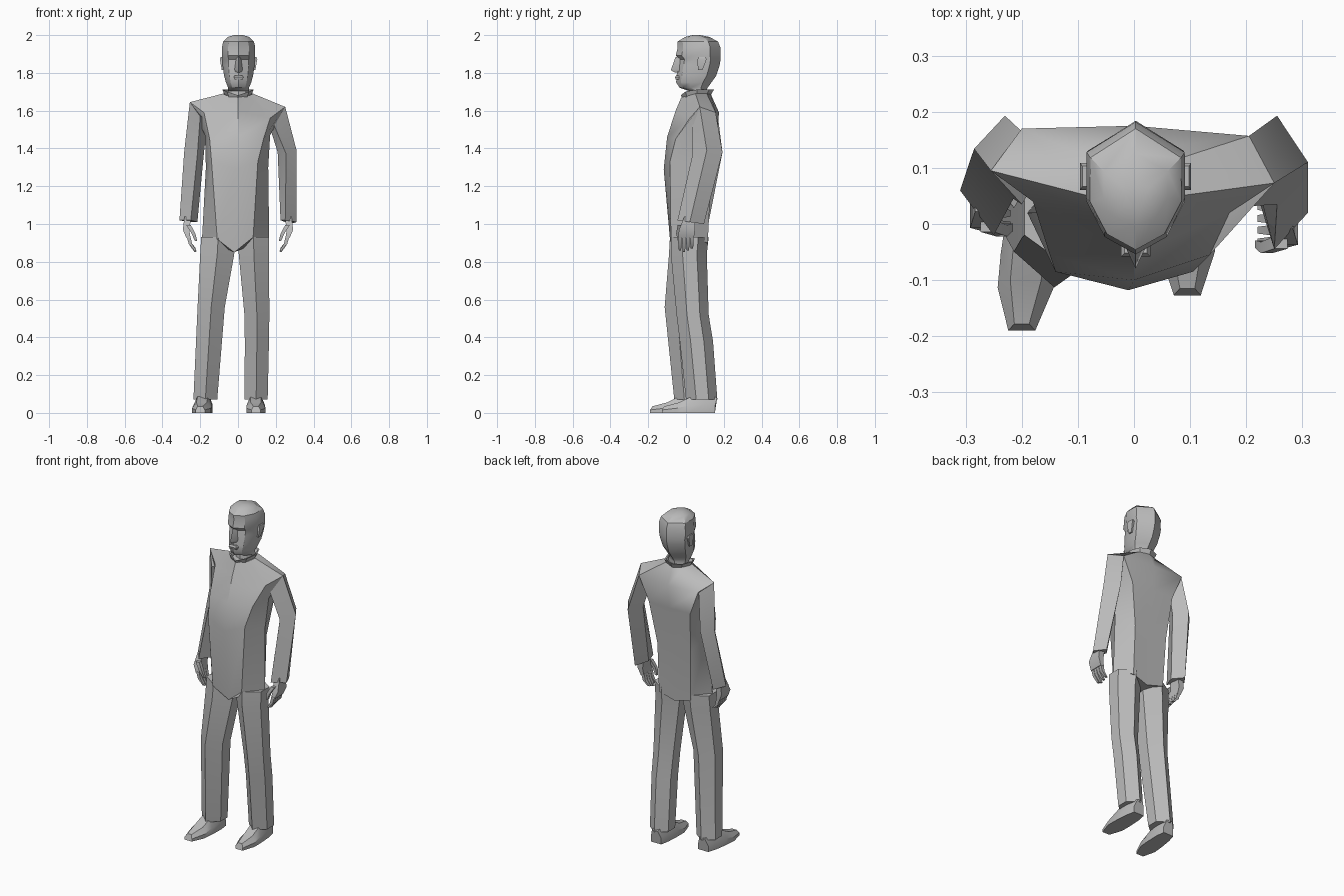
import bpy, bmesh, math

grey = bpy.data.materials.new("plain_grey")
grey.diffuse_color = (0.5, 0.5, 0.5, 1)


def loft(name, rings, angle=38, caps=True):
    """Skin a list of equal-length closed rings."""
    bm = bmesh.new()
    vs = [[bm.verts.new(p) for p in r] for r in rings]
    n = len(rings[0])
    for a, b in zip(vs, vs[1:]):
        for i in range(n):
            j = (i + 1) % n
            bm.faces.new((a[i], a[j], b[j], b[i]))
    if caps:
        bm.faces.new(vs[0][::-1])
        bm.faces.new(vs[-1])
    bmesh.ops.recalc_face_normals(bm, faces=bm.faces[:])
    me = bpy.data.meshes.new(name)
    bm.to_mesh(me)
    bm.free()
    me.materials.append(grey)
    ob = bpy.data.objects.new(name, me)
    bpy.context.collection.objects.link(ob)
    bpy.ops.object.select_all(action='DESELECT')
    ob.select_set(True)
    bpy.context.view_layer.objects.active = ob
    bpy.ops.object.shade_smooth_by_angle(angle=math.radians(angle))
    return ob


def rect(x, y, z, hx, hy):
    return [(x - hx, y - hy, z), (x + hx, y - hy, z), (x + hx, y + hy, z), (x - hx, y + hy, z)]


# Torso: rings run front, front right, right, back right, back, back left, left, front left
loft("torso", [
    [(-.02, -.06, .85), (.08, -.08, .93), (.165, .02, .93), (.1, .115, .9),
     (0, .11, .87), (-.11, .115, .9), (-.19, .02, .93), (-.11, -.085, .92)],
    [(-.01, -.118, 1.29), (.105, -.085, 1.33), (.16, .03, 1.3), (.1, .13, 1.2),
     (-.01, .13, 1.2), (-.12, .13, 1.2), (-.17, .02, 1.3), (-.14, -.085, 1.33)],
    [(0, -.1, 1.46), (.135, -.055, 1.45), (.17, .05, 1.47), (.14, .155, 1.45),
     (0, .16, 1.45), (-.14, .16, 1.45), (-.175, .05, 1.47), (-.15, -.055, 1.45)],
    [(0, -.055, 1.6), (.17, .02, 1.56), (.25, .073, 1.62), (.205, .157, 1.59),
     (0, .175, 1.59), (-.2, .17, 1.6), (-.255, .095, 1.645), (-.18, .04, 1.59)],
    [(0, -.025, 1.67), (.06, .015, 1.68), (.08, .05, 1.69), (.06, .11, 1.69),
     (0, .13, 1.69), (-.06, .11, 1.69), (-.08, .05, 1.69), (-.06, .015, 1.68)],
])

# Sleeves: four-sided, rings run outer, back, inner, front
loft("right_sleeve", [
    [(.25, .073, 1.62), (.205, .157, 1.59), (.16, .1, 1.54), (.18, .03, 1.55)],
    [(.31, .11, 1.39), (.255, .193, 1.38), (.21, .11, 1.38), (.255, .035, 1.37)],
    [(.31, .02, 1.01), (.275, .095, 1.0), (.225, .035, 1.02), (.25, -.045, 1.02)],
], 25)
loft("left_sleeve", [
    [(-.255, .095, 1.645), (-.2, .165, 1.6), (-.16, .1, 1.56), (-.2, .035, 1.57)],
    [(-.285, .134, 1.38), (-.23, .193, 1.38), (-.18, .115, 1.38), (-.215, .045, 1.37)],
    [(-.31, .06, 1.02), (-.265, .12, 1.01), (-.215, .06, 1.01), (-.25, -.02, 1.02)],
], 25)

# Hands: palm, four fingers and a thumb
for side, s, y0 in (("right", 1, 0), ("left", -1, .03)):
    loft(side + "_palm", [
        rect(s * .265, y0 + .02, 1.04, .018, .028), rect(s * .275, y0 + .005, .97, .017, .042),
        rect(s * .262, y0, .925, .011, .042)])
    for i in range(4):
        y = y0 - .032 + .021 * i
        tip = .853 + .008 * abs(i - 1)
        loft(f"{side}_finger_{i + 1}", [
            rect(s * .262, y, .935, .01, .0095), rect(s * .252, y, .895, .009, .009),
            rect(s * .226, y, tip, .006, .006)])
    loft(side + "_thumb", [
        rect(s * .262, y0 - .033, .995, .012, .011), rect(s * .236, y0 - .042, .95, .01, .01),
        rect(s * .222, y0 - .036, .91, .006, .007)])


# Trouser legs: hexagons with a crease at front and back
def leg(name, stations):
    loft(name, [[(x, y - ry, z), (x + rx, y - .35 * ry, z), (x + rx, y + .45 * ry, z),
                 (x, y + ry, z), (x - rx, y + .45 * ry, z), (x - rx, y - .35 * ry, z)]
                for z, x, y, rx, ry in stations], 30)


leg("left_trouser_leg", [(.93, -.105, .015, .09, .1), (.84, -.11, .01, .09, .1),
                         (.56, -.142, -.015, .072, .098), (.07, -.173, .02, .063, .082)])
leg("right_trouser_leg", [(.93, .082, .02, .083, .1), (.84, .084, .015, .08, .095),
                          (.52, .1, .035, .066, .085), (.38, .1, .055, .064, .088),
                          (.07, .096, .083, .061, .083)])


# Shoes: trapezoid sections from toe to heel
def shoe(name, toe, heel):
    rings = []
    for t, hw, h in ((0, .024, .035), (.28, .05, .055), (.5, .05, .085), (.8, .045, .1), (1, .034, .08)):
        x = toe[0] + (heel[0] - toe[0]) * t
        y = toe[1] + (heel[1] - toe[1]) * t
        k = .55 * hw
        rings.append([(x - hw, y, 0), (x + hw, y, 0), (x + hw, y, h * .45),
                      (x + k, y + .012, h), (x - k, y + .012, h), (x - hw, y, h * .45)])
    loft(name, rings, 30)


shoe("left_shoe", (-.2, -.19), (-.175, .085))
shoe("right_shoe", (.095, -.127), (.093, .153))


# Head: eight-point rings (z, front, back, half width)
def head_ring(z, yf, yb, w):
    d = yb - yf
    half = [(.6 * w, yf + .13 * d), (.96 * w, yf + .4 * d), (w * .95, yf + .76 * d)]
    return ([(.003, yf, z)] + [(.003 + x, y, z) for x, y in half] + [(.003, yb, z)]
            + [(.003 - x, y, z) for x, y in half[::-1]])


loft("head", [head_ring(*r) for r in (
    (1.65, .01, .11, .055), (1.705, .015, .105, .058), (1.722, -.035, .115, .058),
    (1.75, -.052, .135, .07), (1.785, -.05, .16, .08), (1.84, -.042, .178, .088),
    (1.872, -.036, .183, .09), (1.892, -.054, .184, .092), (1.935, -.044, .182, .092),
    (1.965, -.046, .17, .085), (1.99, -.005, .125, .06), (2.0, .035, .075, .025))], 30)

# Face: nose wedge and lips
loft("nose", [[(-.009, -.03, 1.885), (.015, -.03, 1.885), (.003, -.055, 1.885)],
              [(-.018, -.035, 1.82), (.024, -.035, 1.82), (.003, -.08, 1.815)],
              [(-.015, -.035, 1.805), (.021, -.035, 1.805), (.003, -.06, 1.802)]])
loft("lips", [rect(.003, -.042, 1.765, .022, .012), rect(.003, -.044, 1.777, .026, .014),
              rect(.003, -.042, 1.787, .02, .01)])

# Ears
for side, s in (("right", 1), ("left", -1)):
    loft(side + "_ear", [rect(.003 + s * .083, .075, 1.815, .006, .012),
                         rect(.003 + s * .091, .085, 1.872, .008, .024),
                         rect(.003 + s * .09, .085, 1.885, .005, .018)])


# Flared collar, open at the top
def oval(z, rx, ry, cy, dip):
    return [(rx * math.sin(a), cy - ry * math.cos(a), z - dip * max(0, math.cos(a)) ** 3)
            for a in (i * math.pi / 4 for i in range(8))]


loft("collar", [oval(1.67, .065, .07, .055, .01), oval(1.712, .083, .088, .06, .03),
                oval(1.71, .075, .078, .06, .03), oval(1.675, .055, .06, .055, .01)], 30)
